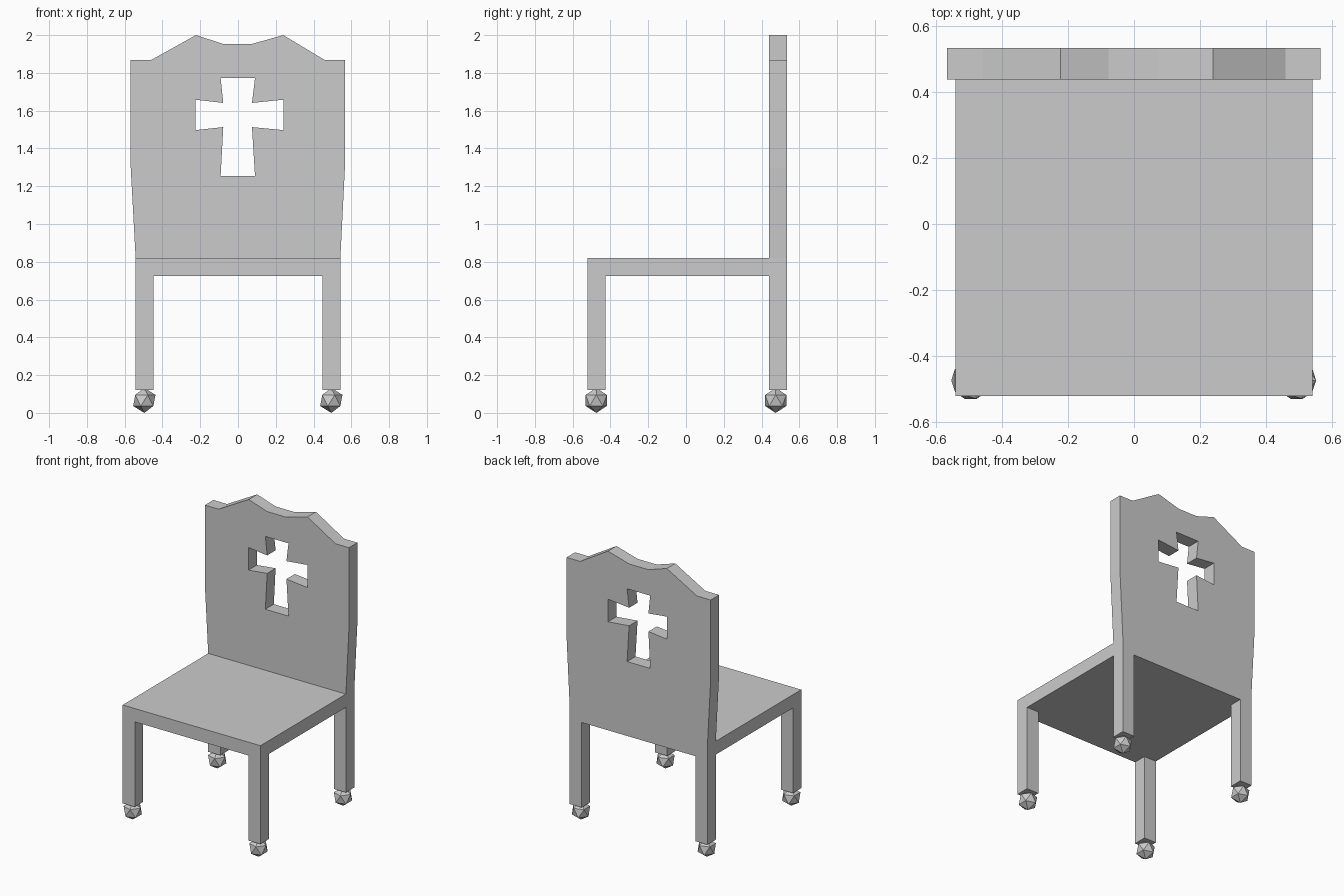
import bpy, bmesh
from mathutils import Matrix, Vector

if "Cube" in bpy.data.objects:
    bpy.data.objects.remove(bpy.data.objects["Cube"])

X, T = 0.542, 0.095            # half width of the frame, timber thickness
Y0, Y1 = -0.522, 0.534         # front and rear faces
LEG_Z, SEAT_Z0, SEAT_Z1 = 0.12, 0.725, 0.82


def link(name, data):
    ob = bpy.data.objects.new(name, data)
    bpy.context.collection.objects.link(ob)
    return ob


# Seat and legs: 3x3 grid slab with the four corner cells extruded down
def make_frame():
    bm = bmesh.new()
    xs, ys = (-X, -X + T, X - T, X), (Y0, Y0 + T, Y1 - T, Y1)
    grid = [[bm.verts.new((x, y, SEAT_Z0)) for y in ys] for x in xs]
    cells = {(i, j): bm.faces.new((grid[i][j], grid[i][j + 1],
                                   grid[i + 1][j + 1], grid[i + 1][j]))
             for i in range(3) for j in range(3)}
    top = bmesh.ops.extrude_face_region(bm, geom=list(cells.values()), use_keep_orig=True)
    bmesh.ops.translate(bm, vec=(0, 0, SEAT_Z1 - SEAT_Z0),
                        verts=[g for g in top["geom"] if isinstance(g, bmesh.types.BMVert)])
    for key in ((0, 0), (0, 2), (2, 0), (2, 2)):
        leg = bmesh.ops.extrude_discrete_faces(bm, faces=[cells[key]])["faces"][0]
        bmesh.ops.translate(bm, vec=(0, 0, LEG_Z - SEAT_Z0), verts=leg.verts)
    bmesh.ops.recalc_face_normals(bm, faces=bm.faces)
    me = bpy.data.meshes.new("seat_and_legs")
    bm.to_mesh(me)
    bm.free()
    link("seat_and_legs", me)


# Backrest: crested outline with a flared cross opening
def make_backrest():
    outline = [(-X, SEAT_Z1), (-0.568, 1.3), (-0.568, 1.868), (-0.46, 1.868),
               (-0.223, 2.0), (-0.077, 1.953), (0.073, 1.953), (0.24, 2.0),
               (0.46, 1.868), (0.566, 1.868), (0.566, 1.3), (X, SEAT_Z1)]
    cross = [(-0.092, 1.772), (0.09, 1.772), (0.074, 1.641), (0.24, 1.658),
             (0.24, 1.497), (0.074, 1.513), (0.09, 1.254), (-0.092, 1.254),
             (-0.078, 1.513), (-0.225, 1.497), (-0.225, 1.658), (-0.078, 1.641)]
    cu = bpy.data.curves.new("backrest", "CURVE")
    cu.dimensions, cu.fill_mode, cu.extrude = "2D", "BOTH", T / 2
    for pts in (outline, cross):
        sp = cu.splines.new("POLY")
        sp.points.add(len(pts) - 1)
        for p, (x, z) in zip(sp.points, pts):
            p.co = (x, z, 0, 1)
        sp.use_cyclic_u = True
    helper = link("backrest_curve", cu)
    bpy.context.view_layer.update()
    me = bpy.data.meshes.new_from_object(helper.evaluated_get(bpy.context.evaluated_depsgraph_get()))
    bpy.data.objects.remove(helper)
    me.transform(Matrix.Translation((0, Y1 - T / 2, 0)) @ Matrix.Rotation(1.5707963, 4, "X"))
    bm = bmesh.new()
    bm.from_mesh(me)
    bmesh.ops.remove_doubles(bm, verts=bm.verts, dist=1e-4)
    bmesh.ops.recalc_face_normals(bm, faces=bm.faces)
    bm.to_mesh(me)
    bm.free()
    for poly in me.polygons:
        poly.use_smooth = False
    link("backrest", me)


# Feet: 20-sided balls under each leg
def make_feet(r=0.066):
    for side, x in (("left", -0.496), ("right", 0.494)):
        for end, y in (("front", -0.475), ("rear", 0.475)):
            bpy.ops.mesh.primitive_ico_sphere_add(subdivisions=1, radius=r, location=(x, y, r))
            bpy.context.object.name = f"{end}_{side}_foot"


make_frame()
make_backrest()
make_feet()
